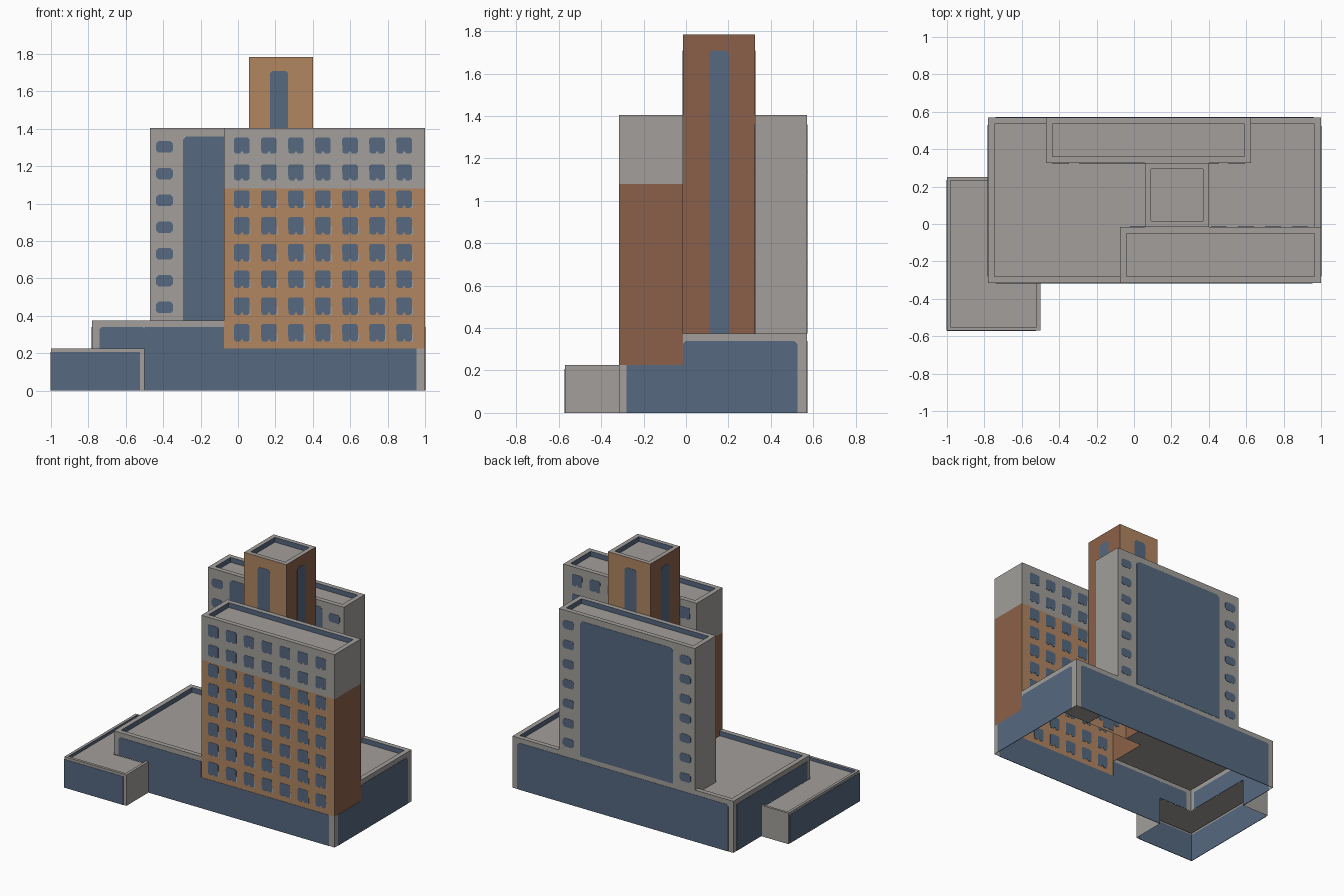
import bpy, bmesh

if "Cube" in bpy.data.objects:
    bpy.data.objects.remove(bpy.data.objects["Cube"])

# ---- colours
GREY, BLUE, TAN, BROWN = range(4)
MATS = []
for name, col in [("grey_concrete", (0.36, 0.345, 0.325)), ("blue_glass", (0.092, 0.138, 0.212)),
                  ("tan_brick", (0.44, 0.238, 0.119)), ("brown_brick", (0.257, 0.118, 0.065))]:
    m = bpy.data.materials.new(name)
    m.diffuse_color = (*col, 1)
    m.use_nodes = True
    m.node_tree.nodes["Principled BSDF"].inputs["Base Color"].default_value = m.diffuse_color
    MATS.append(m)


def finish(bm, name):
    me = bpy.data.meshes.new(name)
    for m in MATS:
        me.materials.append(m)
    bm.to_mesh(me)
    bm.free()
    ob = bpy.data.objects.new(name, me)
    bpy.context.collection.objects.link(ob)


def face(bm, pts, mat):
    f = bm.faces.new([bm.verts.new(p) for p in pts])
    f.material_index = mat
    return f


def wall(bm, a, b, z0, z1, mat):
    """Upright quad from a to b, facing the right-hand side of the walk."""
    face(bm, [(*a, z0), (*b, z0), (*b, z1), (*a, z1)], mat)


def roof(bm, xs, ys, level):
    """Flat cells at level(x, y); blue step walls wherever rim meets recess."""
    def lev(i, j):
        if 0 <= i < len(xs) - 1 and 0 <= j < len(ys) - 1:
            return level((xs[i] + xs[i + 1]) / 2, (ys[j] + ys[j + 1]) / 2)
    for i in range(len(xs) - 1):
        for j in range(len(ys) - 1):
            z = lev(i, j)
            if z is None:
                continue
            c = [(xs[i], ys[j]), (xs[i + 1], ys[j]), (xs[i + 1], ys[j + 1]), (xs[i], ys[j + 1])]
            face(bm, [(*p, z) for p in c], GREY)
            for k, (di, dj) in enumerate([(0, -1), (1, 0), (0, 1), (-1, 0)]):
                n = lev(i + di, j + dj)
                if n is not None and n < z:
                    wall(bm, c[k], c[(k + 1) % 4], n, z, BLUE)


def inside(x, y, b):
    return b[0] < x < b[1] and b[2] < y < b[3]


def tower(name, box, base, top, brick_top, w=0.035):
    """Four walls (front, right, back, left), brick up to brick_top, parapet roof."""
    x0, x1, y0, y1 = box
    c = [(x0, y0), (x1, y0), (x1, y1), (x0, y1)]
    bm = bmesh.new()
    for k in range(4):
        a, b = c[k], c[(k + 1) % 4]
        split = max(base[k], brick_top)
        if split > base[k]:
            wall(bm, a, b, base[k], split, TAN if k % 2 == 0 else BROWN)
        if split < top:
            wall(bm, a, b, split, top, GREY)
    inner = (x0 + w, x1 - w, y0 + w, y1 - w)
    roof(bm, [x0, x0 + w, x1 - w, x1], [y0, y0 + w, y1 - w, y1],
         lambda x, y: top - 0.035 if inside(x, y, inner) else top)
    finish(bm, name)


def plate(bm, axis, c, pts, mat=BLUE, t=0.002):
    """Thin plate straddling the plane axis = c, so it reads from both sides."""
    def p(u, v, d):
        return (c + d, u, v) if axis == 'x' else (u, c + d, v)
    n = len(pts)
    lo = [bm.verts.new(p(u, v, -t)) for u, v in pts]
    hi = [bm.verts.new(p(u, v, t)) for u, v in pts]
    fs = [bm.faces.new(lo), bm.faces.new(hi)]
    fs += [bm.faces.new((lo[i], lo[(i + 1) % n], hi[(i + 1) % n], hi[i])) for i in range(n)]
    for f in fs:
        f.material_index = mat
    bmesh.ops.recalc_face_normals(bm, faces=fs)


def rect(u0, u1, v0, v1, top=0.0, bottom=0.0):
    """Rectangle outline with clipped top and bottom corners."""
    pts = []
    for u, v, s, r, cut in [(u0, v0, 1, 1, bottom), (u1, v0, -1, 1, bottom),
                            (u1, v1, -1, -1, top), (u0, v1, 1, -1, top)]:
        if cut == 0:
            pts.append((u, v))
        else:
            pair = [(u, v + r * cut), (u + s * cut, v)]
            pts += pair if s * r > 0 else pair[::-1]
    return pts


# ---- main volumes
FRONT = (-0.075, 1.0, -0.315, -0.015)
CORE = (0.06, 0.40, -0.015, 0.325)
REAR = (-0.47, 0.625, 0.325, 0.57)
tower("front_tower", FRONT, (0.225, 0.225, 0.34, 0.34), 1.405, 1.08)
tower("lift_core", CORE, (0.34,) * 4, 1.785, 1.785, 0.032)
tower("rear_tower", REAR, (0.34,) * 4, 1.405, 0)

# ---- podium: open below, roof leaves out the tower footprints
bm = bmesh.new()
wall(bm, (-0.78, -0.315), (-0.5, -0.315), 0.205, 0.375, GREY)
wall(bm, (-0.5, -0.315), (-0.075, -0.315), 0, 0.375, GREY)
wall(bm, (-0.075, -0.315), (1, -0.315), 0, 0.225, GREY)
wall(bm, (1, -0.315), (1, -0.015), 0, 0.225, GREY)
wall(bm, (1, -0.015), (1, 0.57), 0, 0.375, GREY)
wall(bm, (1, 0.57), (-0.78, 0.57), 0, 0.375, GREY)
wall(bm, (-0.78, 0.57), (-0.78, 0.25), 0, 0.375, GREY)
wall(bm, (-0.78, 0.25), (-0.78, -0.315), 0.205, 0.375, GREY)


def podium_level(x, y):
    if any(inside(x, y, b) for b in (FRONT, CORE, REAR)):
        return None
    return 0.34 if inside(x, y, (-0.745, 0.965, -0.28, 0.535)) else 0.375


roof(bm, [-0.78, -0.745, -0.47, -0.075, 0.06, 0.40, 0.625, 0.965, 1.0],
     [-0.315, -0.28, -0.015, 0.325, 0.535, 0.57], podium_level)
finish(bm, "podium")

bm = bmesh.new()
plate(bm, 'y', -0.315, rect(-0.74, -0.5, 0.205, 0.34, 0.01))
plate(bm, 'y', -0.315, rect(-0.5, -0.075, 0, 0.34))
plate(bm, 'y', -0.315, rect(-0.075, 0.955, 0, 0.225))
plate(bm, 'x', 1.0, rect(-0.28, -0.015, 0, 0.225))
plate(bm, 'x', 1.0, rect(-0.015, 0.525, 0, 0.34, 0.015))
plate(bm, 'y', 0.57, rect(-0.74, 0.96, 0, 0.34, 0.015))
plate(bm, 'x', -0.78, rect(0.25, 0.53, 0, 0.34))
plate(bm, 'x', -0.78, rect(-0.28, 0.25, 0.205, 0.34))
finish(bm, "podium_glazing")

# ---- low annex wrapping the podium corner
bm = bmesh.new()
wall(bm, (-1, -0.57), (-0.5, -0.57), 0, 0.225, GREY)
wall(bm, (-0.5, -0.57), (-0.5, -0.315), 0, 0.225, GREY)
wall(bm, (-0.78, 0.25), (-1, 0.25), 0, 0.225, GREY)
wall(bm, (-1, 0.25), (-1, -0.57), 0, 0.225, GREY)


def annex_level(x, y):
    if x > -0.78 and y > -0.315:
        return None
    return 0.203 if inside(x, y, (-0.98, -0.52, -0.55, 0.233)) else 0.225


roof(bm, [-1, -0.98, -0.78, -0.52, -0.5], [-0.57, -0.55, -0.315, 0.233, 0.25], annex_level)
finish(bm, "annex")
bm = bmesh.new()
plate(bm, 'y', -0.57, rect(-1, -0.525, 0, 0.207))
plate(bm, 'x', -1.0, rect(-0.57, 0.235, 0, 0.207))
finish(bm, "annex_glazing")

# ---- front tower windows, 7 columns by 8 rows on both long faces
SHAPE = [(-0.04, -0.04), (-0.03, -0.048), (-0.008, -0.048), (-0.004, -0.036), (0.006, -0.036),
         (0.01, -0.048), (0.032, -0.048), (0.042, -0.04), (0.042, 0.036), (0.034, 0.046),
         (-0.034, 0.046), (-0.042, 0.036)]
bm = bmesh.new()
for col in range(7):
    for row in range(8):
        x, z = 0.02 + 0.1446 * col, 0.31 + 0.143 * row
        tall = 1 if row < 6 else 0.9
        outline = [(x + u, z + v * tall) for u, v in SHAPE]
        plate(bm, 'y', FRONT[2], outline)
        if row < 6:  # pale reveal at the lower corner
            plate(bm, 'y', FRONT[2], rect(x + 0.03, x + 0.048, z - 0.048, z - 0.005), GREY, 0.001)
        if row > 0:
            plate(bm, 'y', FRONT[3], outline)
finish(bm, "front_tower_windows")

# ---- rear tower: tall glass panel flanked by window columns, front and back
bm = bmesh.new()
for y in REAR[2:]:
    plate(bm, 'y', y, rect(-0.295, 0.455, 0.375, 1.36, 0.02))
    for x in (-0.393, 0.548):
        for row in range(7):
            z = 0.445 + 0.143 * row
            plate(bm, 'y', y, rect(x - 0.045, x + 0.045, z - 0.031, z + 0.031, 0.014, 0.014))
finish(bm, "rear_tower_glazing")

# ---- lift core strips on all four sides
bm = bmesh.new()
for y in CORE[2:]:
    plate(bm, 'y', y, rect(0.17, 0.268, 0.36, 1.71, 0.015))
for x in CORE[:2]:
    plate(bm, 'x', x, rect(0.108, 0.203, 0.36, 1.71, 0.015))
finish(bm, "lift_core_glazing")
